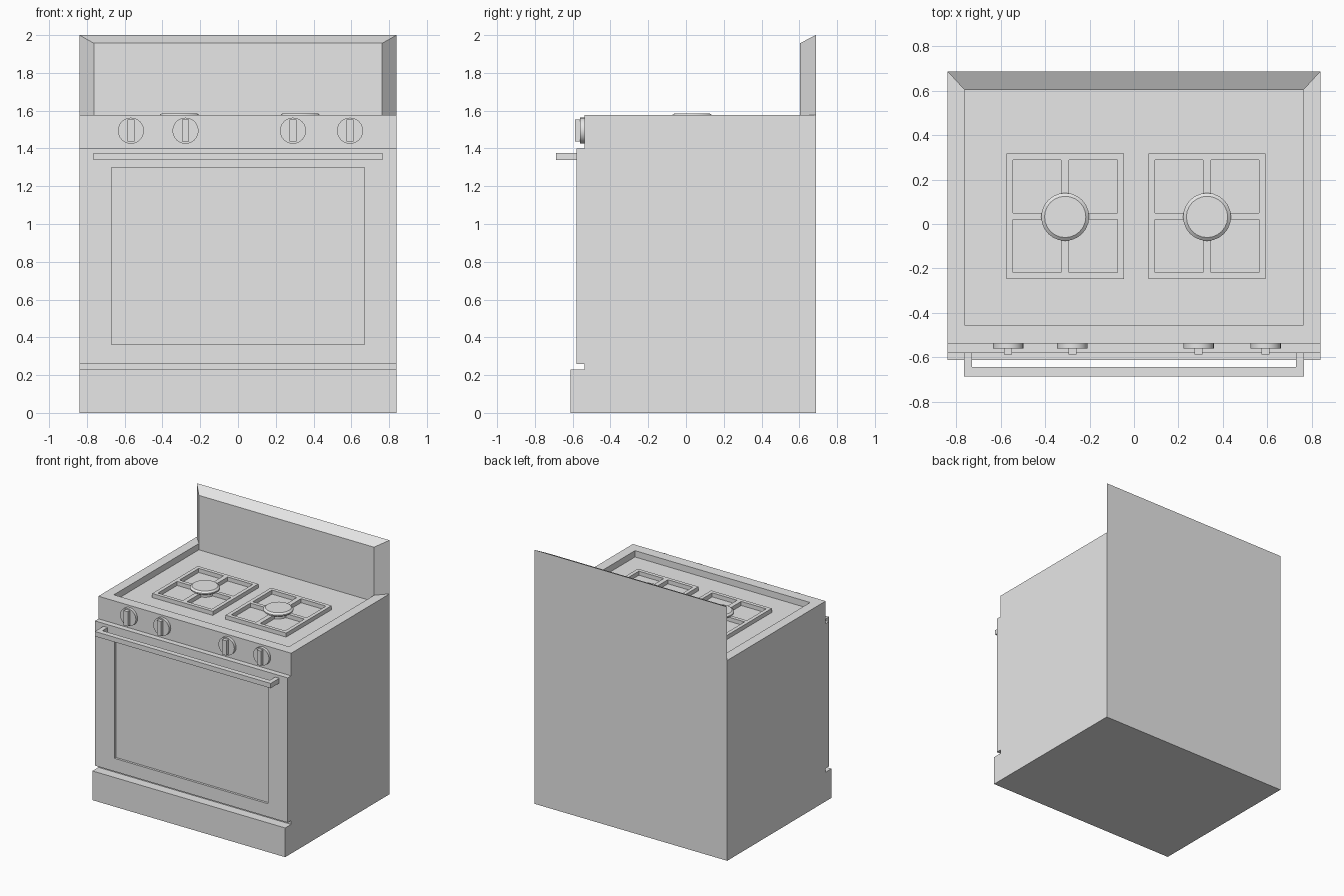
import bpy, bmesh, math
from mathutils import Matrix, Vector

cube = bpy.data.objects.get("Cube")
if cube:
    bpy.data.objects.remove(cube, do_unlink=True)

GREY = (0.8, 0.8, 0.8, 1)
mat = bpy.data.materials.new("light grey enamel")
mat.use_nodes = True
mat.diffuse_color = GREY
mat.node_tree.nodes["Principled BSDF"].inputs["Base Color"].default_value = GREY

W, BACK, TOP = 0.84, 0.687, 1.578      # half width, back plane, hob height
PANEL, DOOR, BASE = -0.538, -0.581, -0.612
IN_X, IN_BACK, FLOOR = 0.763, 0.603, 1.528


def finish(name, bm, smooth=False):
    bmesh.ops.recalc_face_normals(bm, faces=bm.faces)
    mesh = bpy.data.meshes.new(name)
    bm.to_mesh(mesh)
    bm.free()
    mesh.materials.append(mat)
    obj = bpy.data.objects.new(name, mesh)
    bpy.context.collection.objects.link(obj)
    if smooth:
        bpy.ops.object.select_all(action='DESELECT')
        obj.select_set(True)
        bpy.context.view_layer.objects.active = obj
        bpy.ops.object.shade_smooth_by_angle(angle=math.radians(30))
    return obj


def add_box(bm, lo, hi):
    lo, hi = Vector(lo), Vector(hi)
    m = Matrix.Translation((lo + hi) / 2) @ Matrix.Diagonal((*(hi - lo), 1))
    bmesh.ops.create_cube(bm, size=1, matrix=m)


def lathe(name, profile, matrix, steps=24):
    """Spin a (radius, height) profile about z, then place it."""
    bm = bmesh.new()
    verts = [bm.verts.new((r, 0, h)) for r, h in profile]
    edges = [bm.edges.new(p) for p in zip(verts, verts[1:])]
    bmesh.ops.spin(bm, geom=verts + edges, cent=(0, 0, 0), axis=(0, 0, 1),
                   angle=math.tau, steps=steps)
    bmesh.ops.remove_doubles(bm, verts=bm.verts, dist=0.0005)
    bmesh.ops.transform(bm, matrix=matrix, verts=bm.verts)
    return finish(name, bm, True)


def recess(bm, face, corner_lo, corner_hi, axes, push):
    """Inset a rectangular face to the given rectangle and sink it."""
    mid = face.calc_center_median()
    bmesh.ops.inset_individual(bm, faces=[face], thickness=0.03)
    for v in face.verts:
        for a, lo, hi in zip(axes, corner_lo, corner_hi):
            v.co[a] = lo if v.co[a] < mid[a] else hi
    inner = bmesh.ops.extrude_discrete_faces(bm, faces=[face])["faces"][0]
    bmesh.ops.translate(bm, vec=push, verts=inner.verts)


# Body: stepped side profile swept across the width
profile = [(BACK, 0), (BASE, 0), (BASE, 0.23), (PANEL, 0.23), (PANEL, 0.26),
           (DOOR, 0.26), (DOOR, 1.4), (PANEL, 1.4), (PANEL, TOP), (BACK, TOP)]
bm = bmesh.new()
side = bm.faces.new([bm.verts.new((-W, y, z)) for y, z in profile])
ext = bmesh.ops.extrude_face_region(bm, geom=[side])["geom"]
bmesh.ops.translate(bm, vec=(2 * W, 0, 0),
                    verts=[g for g in ext if isinstance(g, bmesh.types.BMVert)])
bmesh.ops.recalc_face_normals(bm, faces=bm.faces)
# Sunken hob and oven window
hob = max(bm.faces, key=lambda f: f.calc_center_median().z)
recess(bm, hob, (-IN_X, -0.455), (IN_X, IN_BACK), (0, 1), (0, 0, FLOOR - TOP))
door = next(f for f in bm.faces if all(abs(v.co.y - DOOR) < 0.001 for v in f.verts))
recess(bm, door, (-0.67, 0.363), (0.67, 1.298), (0, 2), (0, 0.018, 0))
finish("oven_body", bm)

# Splashback with bevelled top and sides
bm = bmesh.new()
rings = []
for x, y, z in ((W, BACK, 2.0), (IN_X, IN_BACK, 1.957)):
    rings.append([bm.verts.new(c) for c in
                  ((-x, y, TOP), (x, y, TOP), (x, y, z), (-x, y, z))])
for ring in rings:
    bm.faces.new(ring)
for i in range(4):
    j = (i + 1) % 4
    bm.faces.new((rings[0][i], rings[0][j], rings[1][j], rings[1][i]))
finish("splashback", bm)

# Door handle: bar with two legs
bm = bmesh.new()
HX, Z0, Z1 = 0.766, 1.339, 1.377
add_box(bm, (-HX, -0.687, Z0), (HX, -0.645, Z1))
for s in (-1, 1):
    xs = sorted((s * HX, s * (HX - 0.036)))
    add_box(bm, (xs[0], -0.645, Z0), (xs[1], DOOR, Z1))
finish("door_handle", bm)

# Control knobs: round disc with a grip
for i, x in enumerate((-0.567, -0.278, 0.291, 0.593)):
    z = 1.494
    place = Matrix.Translation((x, PANEL, z)) @ Matrix.Rotation(math.pi / 2, 4, 'X')
    lathe(f"knob_disc_{i + 1}", [(0.069, 0), (0.069, 0.022), (0, 0.022)], place)
    bm = bmesh.new()
    add_box(bm, (x - 0.018, -0.587, z - 0.058), (x + 0.018, PANEL, z + 0.058))
    finish(f"knob_grip_{i + 1}", bm)

# Burners: square grate with cross bars, and a round cap
BY, GX, GY, T, H = 0.035, 0.264, 0.283, 0.029, 1.56
for name, x in (("left", 0.329), ("right", -0.31)):
    bm = bmesh.new()
    for s in (-1, 1):
        gx, gy = x + s * (GX - T / 2), BY + s * (GY - T / 2)
        add_box(bm, (gx - T / 2, BY - GY, FLOOR), (gx + T / 2, BY + GY, H))
        add_box(bm, (x - GX + T, gy - T / 2, FLOOR), (x + GX - T, gy + T / 2, H))
    add_box(bm, (x - 0.018, BY - GY + T, FLOOR), (x + 0.018, BY + GY - T, H))
    for s in (-1, 1):
        xs = sorted((x + s * 0.018, x + s * (GX - T)))
        add_box(bm, (xs[0], BY - T / 2, FLOOR), (xs[1], BY + T / 2, H))
    finish(f"{name}_grate", bm)
    lathe(f"{name}_burner_cap",
          [(0.075, 0), (0.075, 0.028), (0.1, 0.031), (0.108, 0.037),
           (0.108, 0.046), (0.093, 0.058), (0, 0.058)],
          Matrix.Translation((x, BY - 0.003, FLOOR)))
